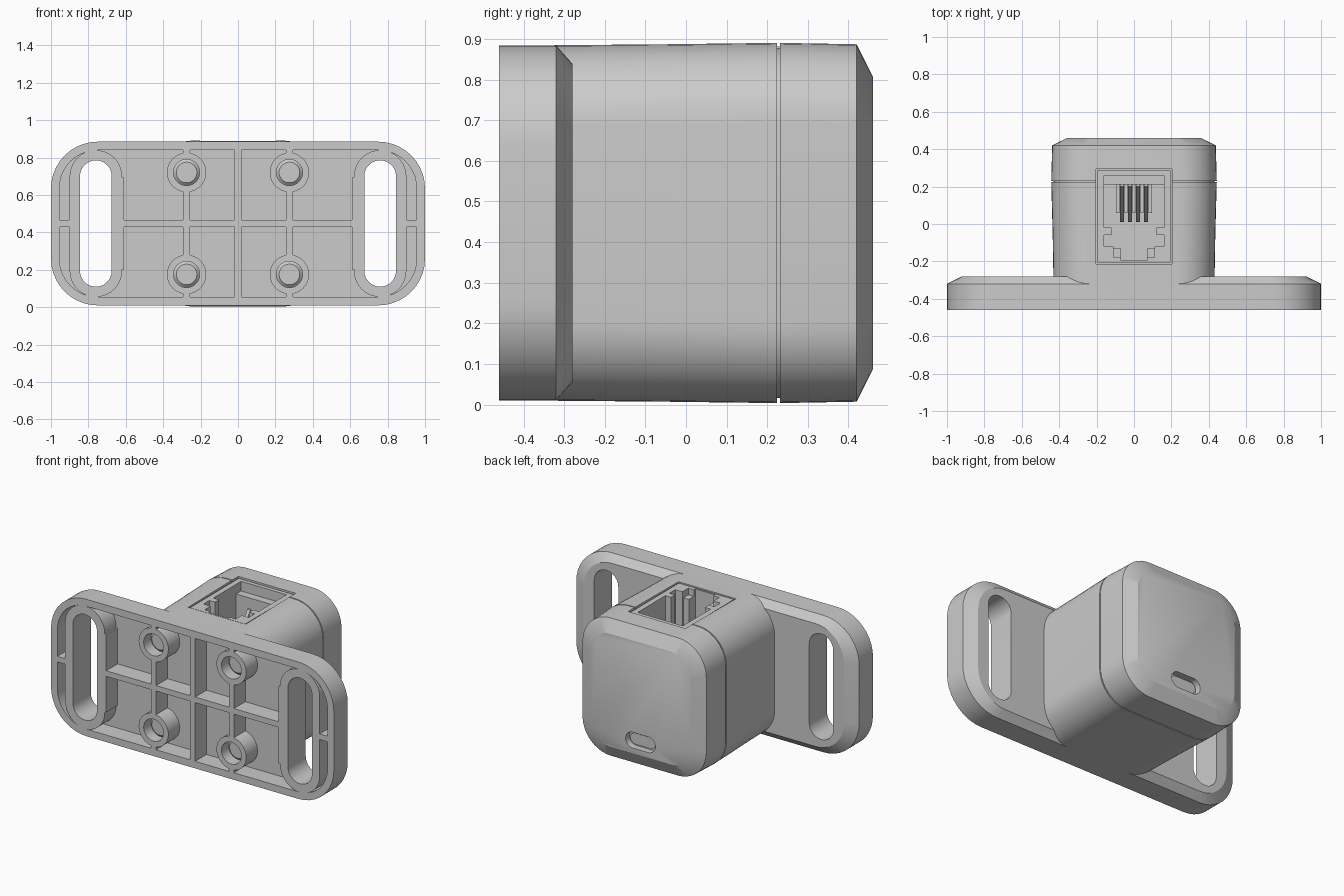
import bpy, bmesh, math

if "Cube" in bpy.data.objects:
    bpy.data.objects.remove(bpy.data.objects["Cube"])

ZC = 0.447  # centre height


def rrect(w, h, r, cx=0.0, cz=ZC, n=10):
    """Rounded rectangle outline as (x, z) points."""
    pts = []
    for sx, sz, a0 in ((1, 1, 0), (-1, 1, 90), (-1, -1, 180), (1, -1, 270)):
        for i in range(n + 1):
            a = math.radians(a0 + 90 * i / n)
            pts.append((cx + sx * (w / 2 - r) + r * math.cos(a),
                        cz + sz * (h / 2 - r) + r * math.sin(a)))
    return pts


def along_y(pts, y):
    return [(x, y, z) for x, z in pts]


def along_z(pts, z):
    return [(x, y, z) for x, y in pts]


def loft(name, rings, closed=False):
    """Skin through rings; capped at the ends, or closed into a tube."""
    bm = bmesh.new()
    vs = [[bm.verts.new(p) for p in r] for r in rings]
    n = len(vs[0])
    for k in range(len(vs) if closed else len(vs) - 1):
        a, b = vs[k], vs[(k + 1) % len(vs)]
        for i in range(n):
            j = (i + 1) % n
            bm.faces.new((a[i], a[j], b[j], b[i]))
    if not closed:
        bm.faces.new(vs[0])
        bm.faces.new(vs[-1])
    bmesh.ops.remove_doubles(bm, verts=bm.verts, dist=1e-5)
    bmesh.ops.recalc_face_normals(bm, faces=bm.faces)
    me = bpy.data.meshes.new(name)
    bm.to_mesh(me)
    bm.free()
    ob = bpy.data.objects.new(name, me)
    bpy.context.collection.objects.link(ob)
    return ob


def tube(name, outer, inner, y0, y1):
    return loft(name, [along_y(outer, y0), along_y(outer, y1),
                       along_y(inner, y1), along_y(inner, y0)], True)


def box(name, x0, x1, y0, y1, z0, z1):
    r = [(x0, y0), (x1, y0), (x1, y1), (x0, y1)]
    return loft(name, [along_z(r, z0), along_z(r, z1)])


def cut(ob, cutter):
    cutter.hide_render = True
    m = ob.modifiers.new("cut", 'BOOLEAN')
    m.operation, m.solver, m.object = 'DIFFERENCE', 'EXACT', cutter
    bpy.context.view_layer.objects.active = ob
    bpy.ops.object.modifier_apply(modifier=m.name)
    bpy.data.objects.remove(cutter)


# Mounting plate with chamfered back edge, hollow front and two long slots
FRONT, FLOOR = -0.46, -0.345
edge = rrect(2.0, 0.875, 0.25)
plate = loft("mounting_plate", [along_y(edge, FRONT), along_y(edge, -0.32),
                                along_y(rrect(1.84, 0.785, 0.2), -0.28)])
cavity = rrect(1.91, 0.785, 0.205)
cut(plate, loft("cutter", [along_y(cavity, -0.6), along_y(cavity, FLOOR)]))
for s in (-1, 1):
    slot = rrect(0.17, 0.675, 0.0849, s * 0.76)
    cut(plate, loft("cutter", [along_y(slot, -0.6), along_y(slot, -0.1)]))

# Slot walls, screw bosses and ribs inside the plate
BACK = FLOOR + 0.01
for s in (-1, 1):
    tube("slot_wall", rrect(0.28, 0.785, 0.1399, s * 0.76),
         rrect(0.17, 0.675, 0.0849, s * 0.76), FRONT, BACK)
    a, b = sorted((s * 0.61, s * 0.66))
    box("slot_wall_pad", a, b, FRONT, BACK, 0.2, 0.694)
    a, b = sorted((s * 0.885, s * 0.965))
    box("outer_rib", a, b, FRONT, BACK, ZC - 0.018, ZC + 0.018)
    bx = s * 0.275
    for z in (0.175, 0.72):
        tube("screw_boss", rrect(0.21, 0.21, 0.1049, bx, z),
             rrect(0.14, 0.14, 0.0699, bx, z), FRONT, BACK)
        loft("boss_plug", [along_y(rrect(d, d, d / 2 - 1e-4, bx, z), y)
                           for d, y in ((0.142, BACK), (0.142, -0.385), (0.11, -0.4))])
    for z0, z1 in ((0.05, 0.08), (0.27, 0.625), (0.815, 0.845)):
        box("boss_rib", bx - 0.018, bx + 0.018, FRONT, BACK, z0, z1)
box("cross_rib", -0.63, 0.63, FRONT, BACK, ZC - 0.018, ZC + 0.018)
box("centre_rib", -0.019, 0.019, FRONT, BACK, 0.05, 0.845)

# Housing: slightly drafted block with a parting groove and chamfered cap
housing = loft("housing", [along_y(rrect(w, h, r), y) for y, w, h, r in (
    (-0.335, 0.86, 0.875, 0.2), (-0.05, 0.87, 0.88, 0.2), (0.224, 0.885, 0.887, 0.2),
    (0.224, 0.86, 0.862, 0.19), (0.231, 0.86, 0.862, 0.19), (0.231, 0.885, 0.887, 0.2),
    (0.42, 0.875, 0.88, 0.2), (0.46, 0.715, 0.72, 0.14))])
cut(housing, box("cutter", -0.203, 0.203, -0.214, 0.294, 0.3, 1.0))

# Indicator window low on the back
win = rrect(0.21, 0.1, 0.0499, 0, 0.17)
cut(housing, loft("cutter", [along_y(win, 0.42), along_y(win, 0.6)]))
lens = rrect(0.18, 0.07, 0.0349, 0, 0.17)
loft("indicator_lens", [along_y(lens, 0.41), along_y(lens, 0.435)])

# Socket in the top with a stepped opening
socket = box("socket", -0.195, 0.195, -0.206, 0.286, 0.29, 0.882)
half = [(0.16, 0.26), (0.16, -0.02), (0.12, -0.02), (0.12, -0.06), (0.16, -0.06),
        (0.16, -0.12), (0.11, -0.12), (0.11, -0.13), (0.07, -0.13), (0.07, -0.195)]
opening = half + [(-x, y) for x, y in reversed(half)]
cut(socket, loft("cutter", [along_z(opening, 0.4), along_z(opening, 1.0)]))
cut(socket, box("cutter", -0.11, 0.11, -0.18, -0.1, 0.84, 1.0))

# Contact block, comb teeth and sloping spring contacts
box("contact_block", -0.16, 0.16, 0.21, 0.262, 0.39, 0.82)
for i in range(5):
    x = -0.086 + i * 0.043
    box("comb_tooth", x - 0.009, x + 0.009, 0.06, 0.215, 0.39, 0.7)
for i in range(4):
    x = -0.0645 + i * 0.043
    pin = [[(x + dx, y + dy, z) for dx, dy in ((-0.01, 0), (0.01, 0), (0.01, 0.02), (-0.01, 0.02))]
           for y, z in ((0.01, 0.45), (0.2, 0.75))]
    loft("spring_contact", pin)

# Smooth the curved walls, keep hard edges
bpy.ops.object.select_all(action='SELECT')
bpy.context.view_layer.objects.active = housing
bpy.ops.object.shade_smooth_by_angle(angle=math.radians(25))
